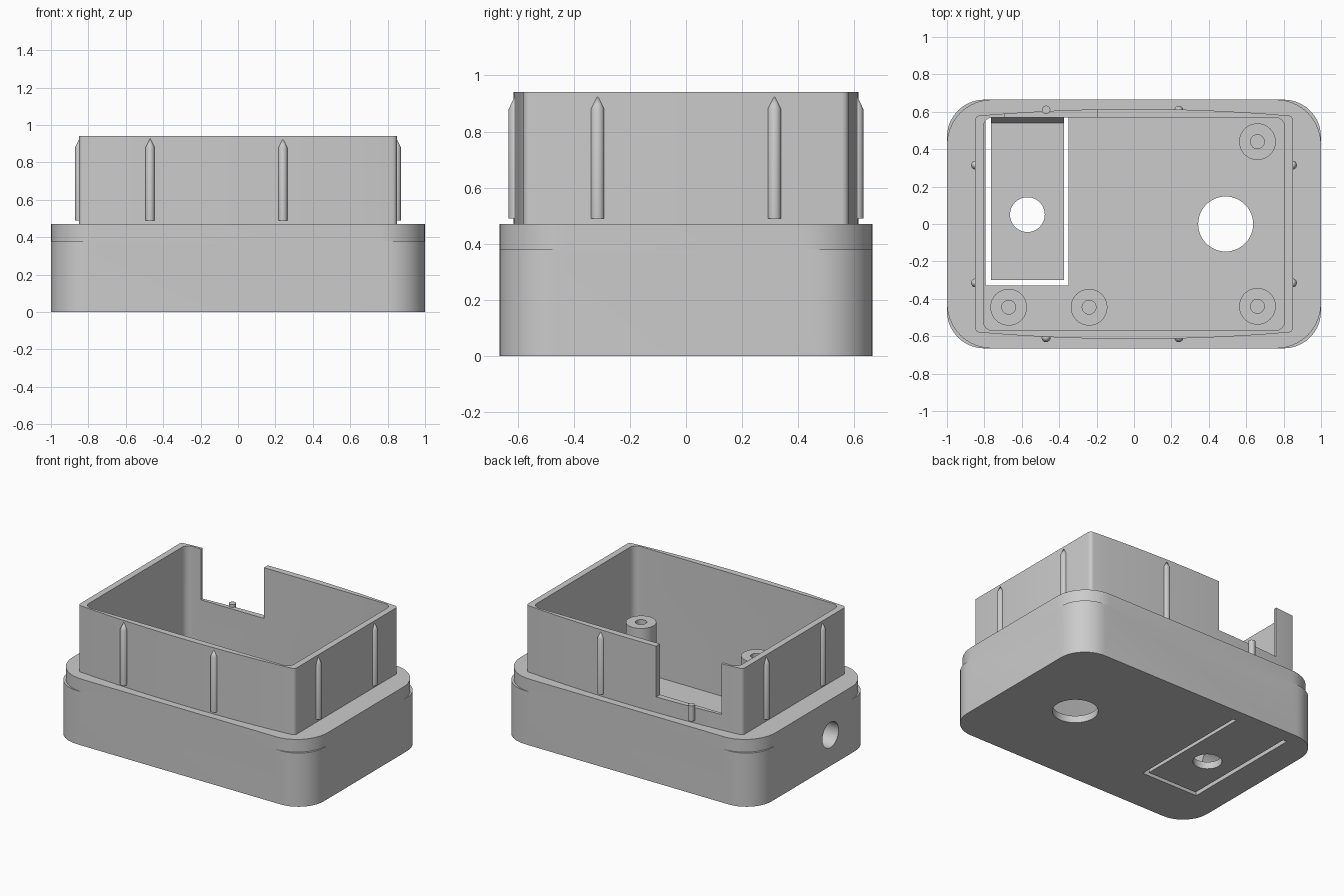
import bpy, bmesh
from math import pi, sin, cos
from mathutils import Matrix, Vector

cube = bpy.data.objects.get("Cube")
if cube:
    bpy.data.objects.remove(cube, do_unlink=True)

grey = bpy.data.materials.new("plain grey plastic")
grey.use_nodes = True
GREY = (0.6, 0.6, 0.6, 1)
grey.diffuse_color = GREY
grey.node_tree.nodes["Principled BSDF"].inputs["Base Color"].default_value = GREY


def finish(name, bm):
    bmesh.ops.recalc_face_normals(bm, faces=bm.faces)
    mesh = bpy.data.meshes.new(name)
    bm.to_mesh(mesh)
    bm.free()
    mesh.materials.append(grey)
    obj = bpy.data.objects.new(name, mesh)
    bpy.context.collection.objects.link(obj)
    return obj


def prism(name, outline, z0, z1):
    bm = bmesh.new()
    face = bm.faces.new([bm.verts.new((x, y, z0)) for x, y in outline])
    moved = bmesh.ops.extrude_face_region(bm, geom=[face])["geom"]
    verts = [v for v in moved if isinstance(v, bmesh.types.BMVert)]
    bmesh.ops.translate(bm, verts=verts, vec=(0, 0, z1 - z0))
    return finish(name, bm)


def rounded(hx, hy, r, steps=10, bulge=0):
    """Rounded rectangle whose long sides may bow outward."""
    pts = []
    for i, (sx, sy) in enumerate([(1, 1), (-1, 1), (-1, -1), (1, -1)]):
        for k in range(steps + 1):
            a = (i + k / steps) * pi / 2
            pts.append((sx * (hx - r) + r * cos(a), sy * (hy - r) + r * sin(a)))
        if bulge and i in (0, 2):
            for k in range(1, 16):
                t = 1 - k / 8
                pts.append((sy * t * (hx - r), sy * (hy + bulge * (1 - t * t))))
    return pts


def box(name, x0, x1, y0, y1, z0, z1):
    return prism(name, [(x0, y0), (x1, y0), (x1, y1), (x0, y1)], z0, z1)


def rod(name, r, start, end, tip=0, sides=32):
    """Cylinder between two points, with an optional pointed top."""
    a, b = Vector(start), Vector(end)
    turn = (b - a).to_track_quat("Z", "Y").to_matrix().to_4x4()
    bm = bmesh.new()
    bmesh.ops.create_cone(bm, cap_ends=True, segments=sides, radius1=r, radius2=r,
                          depth=(b - a).length,
                          matrix=Matrix.Translation((a + b) / 2) @ turn)
    if tip:
        top = max(bm.faces, key=lambda f: f.calc_center_median().z)
        bmesh.ops.poke(bm, faces=[top], offset=tip)
    return finish(name, bm)


def combine(obj, other, operation):
    bpy.context.view_layer.objects.active = obj
    mod = obj.modifiers.new(operation.lower(), "BOOLEAN")
    mod.operation = operation
    mod.solver = "EXACT"
    mod.object = other
    bpy.ops.object.modifier_apply(modifier=mod.name)
    bpy.data.objects.remove(other, do_unlink=True)


def smooth(obj):
    bpy.ops.object.select_all(action="DESELECT")
    obj.select_set(True)
    bpy.context.view_layer.objects.active = obj
    bpy.ops.object.shade_smooth_by_angle(angle=0.5)


FLOOR, STEP, SHOULDER, RIM = 0.05, 0.38, 0.47, 0.94

# Housing: broad base, slightly slimmer corners near its top, bowed upper wall
housing = prism("housing", rounded(1, 0.665, 0.2), 0, STEP)
combine(housing, prism("shoulder", rounded(1, 0.665, 0.24), STEP - 0.02, SHOULDER), "UNION")
combine(housing, prism("upper_wall", rounded(0.85, 0.58, 0.025, 4, 0.035),
                       SHOULDER - 0.2, RIM), "UNION")

# Hollow interior and the window in the back wall
cutters = [
    prism("cavity", rounded(0.805, 0.57, 0.05, 6), FLOOR, 1.1),
    box("back_window", -0.69, -0.195, 0.4, 0.8, 0.58, 1.1),
    # Slot around the flexible tongue in the floor
    box("slot_left", -0.795, -0.765, -0.33, 0.57, -0.1, 0.1),
    box("slot_right", -0.375, -0.35, -0.33, 0.57, -0.1, 0.1),
    box("slot_end", -0.78, -0.36, -0.33, -0.3, -0.1, 0.1),
    # Round openings
    rod("tongue_hole", 0.093, (-0.57, 0.05, -0.1), (-0.57, 0.05, 0.2), sides=48),
    rod("floor_hole", 0.147, (0.49, 0, -0.1), (0.49, 0, 0.2), sides=48),
    rod("cable_hole", 0.09, (-1.2, -0.19, 0.22), (-0.7, -0.19, 0.22), sides=48),
]
for cutter in cutters:
    combine(housing, cutter, "DIFFERENCE")
smooth(housing)

# Sloped fillet at the root of the tongue
bm = bmesh.new()
ends = [[bm.verts.new((x, y, z)) for y, z in ((0.54, 0.05), (0.571, 0.05), (0.571, 0.11))]
        for x in (-0.765, -0.375)]
for end in ends:
    bm.faces.new(end)
for i in range(3):
    j = (i + 1) % 3
    bm.faces.new((ends[0][i], ends[0][j], ends[1][j], ends[1][i]))
finish("tongue_fillet", bm)

# Hollow screw posts
for i, (x, y) in enumerate([(-0.67, -0.445), (-0.24, -0.445), (0.66, -0.44), (0.66, 0.44)]):
    post = rod(f"screw_post_{i + 1}", 0.098, (x, y, FLOOR - 0.01), (x, y, 0.48))
    combine(post, rod("bore", 0.037, (x, y, 0.1), (x, y, 0.6)), "DIFFERENCE")
    smooth(post)

# Pointed grip ribs around the upper wall
for side in (-1, 1):
    for x in (-0.47, 0.24):
        if side > 0 and x < 0:
            rib = rod("short_rib", 0.023, (x, 0.61, 0.49), (x, 0.61, 0.6), sides=16)
        else:
            y = side * 0.608
            rib = rod("long_side_rib", 0.024, (x, y, 0.49), (x, y, 0.88), 0.05, 16)
        smooth(rib)
    for y in (-0.315, 0.315):
        x = side * 0.847
        smooth(rod("short_side_rib", 0.024, (x, y, 0.49), (x, y, 0.88), 0.05, 16))
